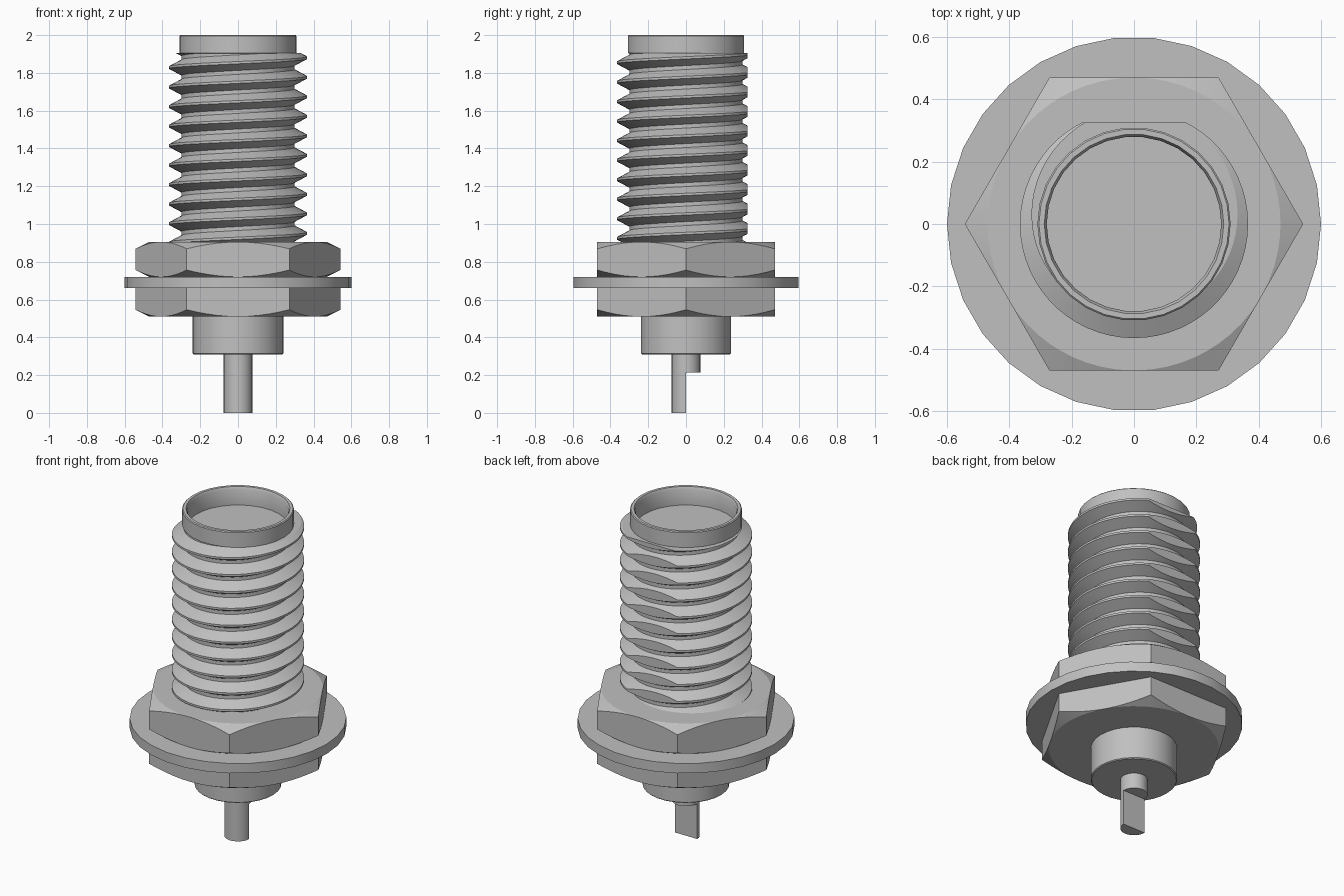
import bpy, bmesh
from math import sin, cos, pi, radians, hypot

cube = bpy.data.objects.get("Cube")
if cube:
    bpy.data.objects.remove(cube)

metal = bpy.data.materials.new("light grey metal")
metal.use_nodes = True
metal.diffuse_color = (0.53, 0.53, 0.53, 1)
metal.node_tree.nodes["Principled BSDF"].inputs["Base Color"].default_value = metal.diffuse_color


def finish(name, bm, angle=30):
    """Clean the mesh, link it as an object and shade it."""
    bmesh.ops.remove_doubles(bm, verts=bm.verts, dist=1e-5)
    bmesh.ops.recalc_face_normals(bm, faces=bm.faces)
    mesh = bpy.data.meshes.new(name)
    bm.to_mesh(mesh)
    bm.free()
    mesh.materials.append(metal)
    obj = bpy.data.objects.new(name, mesh)
    bpy.context.collection.objects.link(obj)
    bpy.ops.object.select_all(action='DESELECT')
    obj.select_set(True)
    bpy.context.view_layer.objects.active = obj
    bpy.ops.object.shade_smooth_by_angle(angle=radians(angle))
    return obj


def bridge(bm, a, b):
    for i in range(len(a)):
        j = (i + 1) % len(a)
        bm.faces.new((a[i], a[j], b[j], b[i]))


def turned(profile, sides=30):
    """Revolve (radius, z) points and cap both ends."""
    bm = bmesh.new()
    rings = [[bm.verts.new((r * cos(2 * pi * i / sides), r * sin(2 * pi * i / sides), z))
              for i in range(sides)] for r, z in profile]
    for a, b in zip(rings, rings[1:]):
        bridge(bm, a, b)
    bm.faces.new(rings[0])
    bm.faces.new(rings[-1])
    return bm


def hex_nut(name, z0, z1, chamfer_bottom, chamfer_top, flat=0.47, steps=10):
    """Hexagon whose corners are cut back by a shallow cone."""
    bm = bmesh.new()
    corner = flat / cos(pi / 6)
    outline = []
    for k in range(6):
        a, b = k * pi / 3, (k + 1) * pi / 3
        for s in range(steps):
            t = s / steps
            outline.append((corner * (cos(a) * (1 - t) + cos(b) * t),
                            corner * (sin(a) * (1 - t) + sin(b) * t)))
    walls = []
    for z, sign, cut in ((z0, 1, chamfer_bottom), (z1, -1, chamfer_top)):
        slope = 0.5 if cut else 0
        wall = [bm.verts.new((x, y, z + sign * slope * (hypot(x, y) - flat))) for x, y in outline]
        walls.append(wall)
        if cut:
            rim = [bm.verts.new((x * flat / hypot(x, y), y * flat / hypot(x, y), z))
                   for x, y in outline]
            bridge(bm, wall, rim)
            bm.faces.new(rim)
        else:
            bm.faces.new(wall)
    bridge(bm, *walls)
    return finish(name, bm, 20)


# Nuts, washer and rear insulator
hex_nut("lower_hex_flange", 0.51, 0.66, True, False)
hex_nut("upper_hex_nut", 0.72, 0.905, True, True)
finish("washer", turned([(0.6, 0.66), (0.6, 0.72)]))
finish("rear_insulator", turned([(0.235, 0.31), (0.24, 0.315), (0.24, 0.52)]))

# Contact pin: full round at the top, half round below
finish("pin_base", turned([(0.076, 0.215), (0.076, 0.32)], 24))
half = turned([(0.076, 0), (0.076, 0.215)], 24)
cut = bmesh.ops.bisect_plane(half, geom=half.verts[:] + half.edges[:] + half.faces[:],
                             dist=1e-5, plane_co=(0, 0, 0), plane_no=(0, 1, 0), clear_outer=True)
bmesh.ops.holes_fill(half, edges=[e for e in half.edges if e.is_boundary], sides=0)
finish("half_round_pin", half)

# Hollow collar with its recessed face
finish("front_collar", turned([(0.295, 1.86), (0.295, 1.9), (0.31, 1.905), (0.31, 1.995),
                               (0.305, 2), (0.288, 2), (0.28, 1.985), (0.28, 1.89)]))

# Screw thread: a V profile swept along a helix
PITCH, ROOT, CREST = 0.1033, 0.3, 0.366
TOP, BOTTOM, FLAT, SEGMENTS = 1.905, 0.85, 0.325, 60
profile = [(-0.5, ROOT), (-0.4, ROOT), (-0.06, CREST), (0.06, CREST), (0.4, ROOT), (0.5, ROOT)]
bm = bmesh.new()
previous = None
for step in range(14 * SEGMENTS + 1):
    angle = 2 * pi * step / SEGMENTS
    rise = 1.88 + PITCH * (step / SEGMENTS - 12)
    row = [bm.verts.new((r * cos(angle), r * sin(angle), rise + offset * PITCH))
           for offset, r in profile]
    if previous:
        for i in range(len(row) - 1):
            bm.faces.new((previous[i], row[i], row[i + 1], previous[i + 1]))
    previous = row
bmesh.ops.remove_doubles(bm, verts=bm.verts, dist=1e-5)


def slice_thread(point, normal, clear):
    return bmesh.ops.bisect_plane(bm, geom=bm.verts[:] + bm.edges[:] + bm.faces[:], dist=1e-6,
                                  plane_co=point, plane_no=normal, clear_outer=clear)


# Flat milled along the back of the thread
slice_thread((0, FLAT, 0), (0, 1, 0), False)
for v in bm.verts:
    v.co.y = min(v.co.y, FLAT)

# Trim the ends and close the top with a flat ring
slice_thread((0, 0, BOTTOM), (0, 0, -1), True)
slice_thread((0, 0, TOP), (0, 0, 1), True)
rim = [e for e in bm.edges if e.is_boundary and all(abs(v.co.z - TOP) < 1e-4 for v in e.verts)]
ring = bmesh.ops.extrude_edge_only(bm, edges=rim)["geom"]
for v in (g for g in ring if isinstance(g, bmesh.types.BMVert)):
    scale = 0.29 / hypot(v.co.x, v.co.y)
    v.co.x *= scale
    v.co.y *= scale
finish("threaded_barrel", bm, 25)
